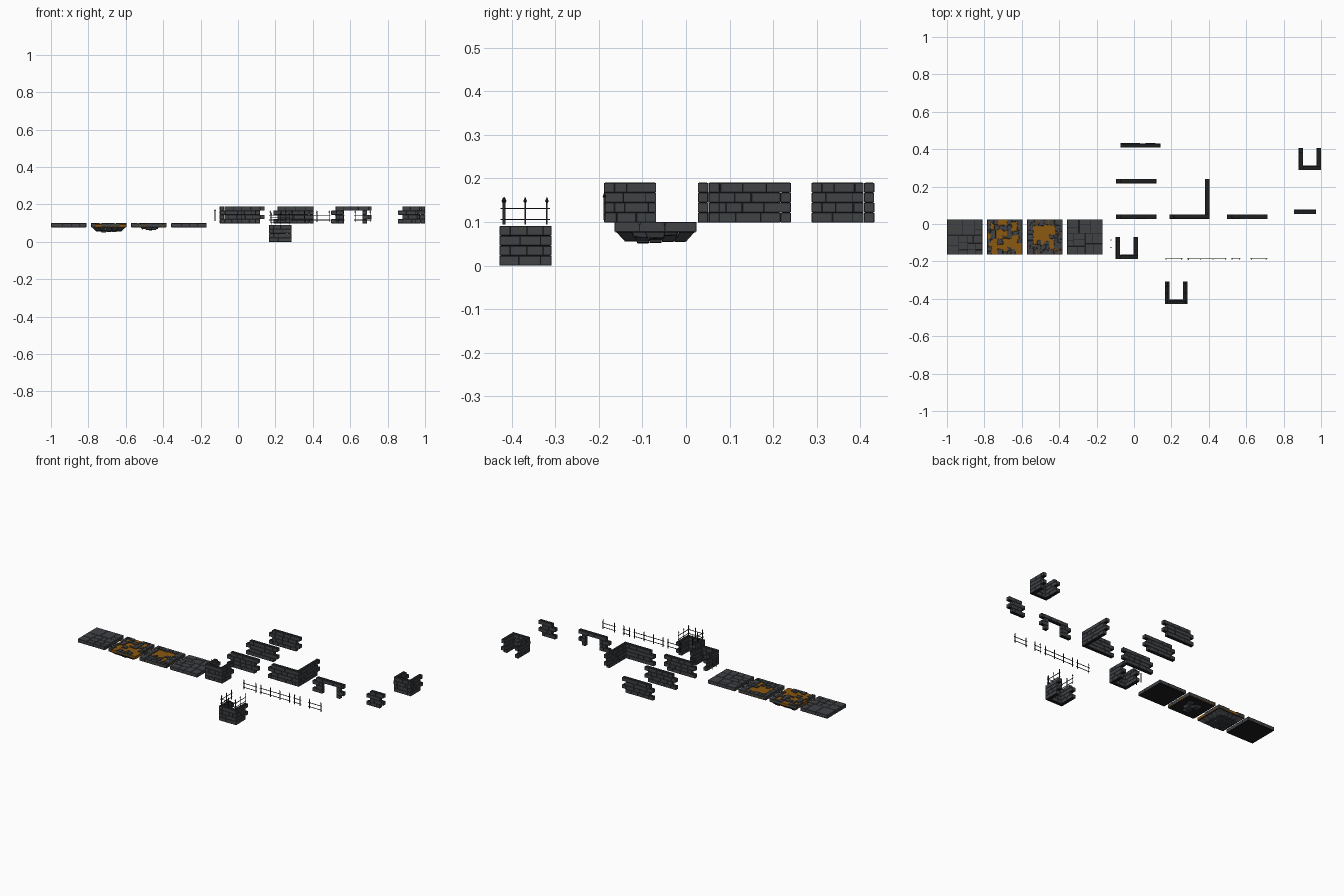
import bpy, bmesh, math, random
from mathutils import Matrix, Vector

if "Cube" in bpy.data.objects:
    bpy.data.objects.remove(bpy.data.objects["Cube"])

random.seed(4)
T = 0.024      # wall thickness and interlock step
ROW = 0.0228   # brick course height


def material(name, col):
    m = bpy.data.materials.new(name)
    m.diffuse_color = (*col, 1)
    m.use_nodes = True
    m.node_tree.nodes["Principled BSDF"].inputs["Base Color"].default_value = m.diffuse_color
    return m


STONE = material("stone", (0.05, 0.054, 0.06))
MORTAR = material("mortar", (0.012, 0.013, 0.015))
IRON = material("iron", (0.02, 0.022, 0.025))
LAVA = material("lava", (0.26, 0.10, 0.006))


def box(bm, x0, x1, y0, y1, z0, z1, mat=0):
    r = bmesh.ops.create_cube(bm, size=1, matrix=Matrix.Translation(
        ((x0 + x1) / 2, (y0 + y1) / 2, (z0 + z1) / 2)) @ Matrix.Diagonal((x1 - x0, y1 - y0, z1 - z0, 1)))
    for f in {f for v in r["verts"] for f in v.link_faces}:
        f.material_index = mat
    return r["verts"]


def finish(bm, name, mats, bevel=0):
    me = bpy.data.meshes.new(name)
    bm.to_mesh(me)
    bm.free()
    for m in mats:
        me.materials.append(m)
    ob = bpy.data.objects.new(name, me)
    bpy.context.collection.objects.link(ob)
    if bevel:
        mod = ob.modifiers.new("chipped_edges", "BEVEL")
        mod.width, mod.segments = bevel, 1
    return ob


def course(bm, axis, a0, a1, c, z):
    """One row of bricks with a recessed mortar core."""
    def put(p, q, inset, g, mat):
        lo, hi = c + inset, c + T - inset
        s = (p, q, lo, hi) if axis == "x" else (lo, hi, p, q)
        box(bm, *s, z + g, z + ROW - g, mat)
    put(a0 + 0.002, a1 - 0.002, 0.0025, 0, 1)
    a, first = a0, random.uniform(0.022, 0.05)
    while a < a1 - 1e-5:
        b = a + first
        first = random.uniform(0.036, 0.058)
        if a1 - b < 0.015:
            b = a1
        put(a + 0.0005, b - 0.0005, random.uniform(0, 0.0006), 0.0005, 0)
        a = b


def run(bm, axis, a0, a1, c, z, phase=0, door=None):
    """Four courses, each shifted alternately so that the ends interlock."""
    for r in range(4):
        s = T if (r + phase) % 2 else 0
        p, q, zz = a0 + s, a1 - T + s, z + r * ROW
        if door and r < 3:
            course(bm, axis, p, door[0], c, zz)
            course(bm, axis, door[1], q, c, zz)
        else:
            course(bm, axis, p, q, c, zz)


def wall(name, z, runs):
    bm = bmesh.new()
    for r in runs:
        run(bm, r[0], r[1], r[2], r[3], z, *r[4:])
    finish(bm, name, [STONE, MORTAR], 0.0008)


def u_wall(name, x, y, z):
    wall(name, z, [("x", x, x + 0.12, y, 0),
                   ("y", y, y + 0.12, x, 1),
                   ("y", y, y + 0.12, x + 0.12 - T, 0)])


# Walls
Z = 0.099
wall("straight_wall_back", Z, [("x", -0.073, 0.143, 0.408)])
wall("straight_wall_middle", Z, [("x", -0.098, 0.12, 0.217)])
wall("straight_wall_front", Z, [("x", -0.098, 0.12, 0.027)])
wall("corner_wall", Z, [("x", 0.188, 0.404, 0.027, 0), ("y", 0.027, 0.241, 0.404 - T, 0)])
wall("doorway_wall", Z, [("x", 0.498, 0.714, 0.027, 0, (0.567, 0.664))])
wall("short_wall", Z, [("x", 0.855, 0.973, 0.053)])
u_wall("u_wall_right", 0.88, 0.288, Z)
u_wall("u_wall_left", -0.098, -0.188, Z)
u_wall("u_wall_lower", 0.166, -0.428, 0.0)


# Iron fences
def post(bm, x, y, z):
    box(bm, x - 0.0018, x + 0.0018, y - 0.0018, y + 0.0018, z, z + 0.052)
    for h, d, r1, r2 in ((0.050, 0.004, 0.0018, 0.0042), (0.054, 0.010, 0.0042, 0.0)):
        bmesh.ops.create_cone(bm, cap_ends=True, segments=4, radius1=r1, radius2=r2, depth=d,
                              matrix=Matrix.Translation((x, y, z + h + d / 2)))


def fence(bm, axis, a0, a1, c, z, n):
    for h in (0.012, 0.037):
        s = (a0, a1, c - 0.0013, c + 0.0013) if axis == "x" else (c - 0.0013, c + 0.0013, a0, a1)
        box(bm, *s, z + h - 0.0015, z + h + 0.0015)
    pad = 0.007
    for i in range(n):
        a = a0 + pad + (a1 - a0 - 2 * pad) * i / max(1, n - 1)
        post(bm, *((a, c) if axis == "x" else (c, a)), z)


for i, (a, b, n) in enumerate(((0.165, 0.262, 2), (0.283, 0.495, 4), (0.518, 0.57, 2), (0.62, 0.714, 2))):
    bm = bmesh.new()
    fence(bm, "x", a, b, -0.187, 0.105, n)
    finish(bm, f"fence_section_{i + 1}", [IRON])

bm = bmesh.new()
for y in (-0.085, -0.125):
    post(bm, -0.123, y, 0.112)
finish(bm, "loose_fence_posts", [IRON])

bm = bmesh.new()
fence(bm, "x", 0.171, 0.281, -0.416, 0.094, 3)
for x in (0.178, 0.274):
    fence(bm, "y", -0.426, -0.312, x, 0.094, 3)
finish(bm, "balcony_railing", [IRON])


# Floor tiles
def split(x0, x1, y0, y1, out, size):
    """Divide a rectangle at random into slabs."""
    w, h = x1 - x0, y1 - y0
    if max(w, h) < size or (max(w, h) < size * 1.5 and random.random() < 0.3):
        out.append((x0, x1, y0, y1))
        return
    t = random.uniform(0.35, 0.65)
    if w > h:
        m = x0 + w * t
        split(x0, m, y0, y1, out, size)
        split(m, x1, y0, y1, out, size)
    else:
        m = y0 + h * t
        split(x0, x1, y0, m, out, size)
        split(x0, x1, m, y1, out, size)


S, YC = 0.19, -0.07


def tile(name, x, base_mat, size, missing):
    bm = bmesh.new()
    y = YC - S / 2
    box(bm, x + 0.001, x + S - 0.001, y + 0.001, y + S - 0.001, 0.078, 0.0945, 1)
    cells = []
    split(x, x + S, y, y + S, cells, size)
    for x0, x1, y0, y1 in cells:
        d = max(abs((x0 + x1) / 2 - x - S / 2), abs((y0 + y1) / 2 - YC)) / (S / 2)
        if random.random() < missing(d):
            continue
        g = 0.0008
        vs = box(bm, x0 + g, x1 - g, y0 + g, y1 - g, 0.079, 0.1 - random.uniform(0, 0.001))
        if base_mat == LAVA:  # broken, crooked stones
            for v in vs:
                if abs(v.co.x - x - S / 2) < 0.09 and abs(v.co.y - YC) < 0.09:
                    v.co += Vector((random.uniform(-.004, .004), random.uniform(-.004, .004), 0))
    box(bm, x + 0.003, x + S - 0.003, y + 0.003, y + S - 0.003, 0.0765, 0.08, 2)
    finish(bm, name, [STONE, base_mat, MORTAR], 0.0008)


tile("stone_floor_left", -1.0, MORTAR, 0.06, lambda d: 0)
tile("lava_pool_floor", -0.786, LAVA, 0.034, lambda d: 0.62 if d < 0.8 else 0.42)
tile("cracked_lava_floor", -0.572, LAVA, 0.036, lambda d: 0.75 if d < 0.55 else 0.04)
tile("stone_floor_right", -0.358, MORTAR, 0.06, lambda d: 0)

# Rocky bowl hanging under the lava pool: blocks tapering downwards
bm = bmesh.new()
cx, n = -0.786 + S / 2, 5
for i in range(n):
    for j in range(n):
        w = S / n
        x0, y0 = cx - S / 2 + i * w, YC - S / 2 + j * w
        edge = i in (0, n - 1) or j in (0, n - 1)
        low = random.uniform(0.053, 0.06) if edge else random.uniform(0.051, 0.055)
        for v in box(bm, x0 + .0008, x0 + w - .0008, y0 + .0008, y0 + w - .0008, low, 0.082):
            if v.co.z < 0.07:
                v.co.x = cx + (v.co.x - cx) * 0.7
                v.co.y = YC + (v.co.y - YC) * 0.74
finish(bm, "lava_pool_bowl", [STONE], 0.001)

# Broken lumps under the cracked floor
bm = bmesh.new()
cx = -0.572 + S / 2
for dx, dy, w, low in ((-0.02, 0.02, 0.045, 0.066), (0.02, 0.0, 0.05, 0.062),
                       (0.0, -0.035, 0.04, 0.064), (0.035, 0.035, 0.035, 0.069)):
    x, y = cx + dx, YC + dy
    for v in box(bm, x - w / 2, x + w / 2, y - w / 2, y + w / 2, low, 0.079):
        if v.co.z < 0.075:
            v.co.x = x + (v.co.x - x) * 0.75
            v.co.y = y + (v.co.y - y) * 0.75
            v.co.z += random.uniform(-0.002, 0.003)
finish(bm, "cracked_floor_lumps", [STONE], 0.001)
